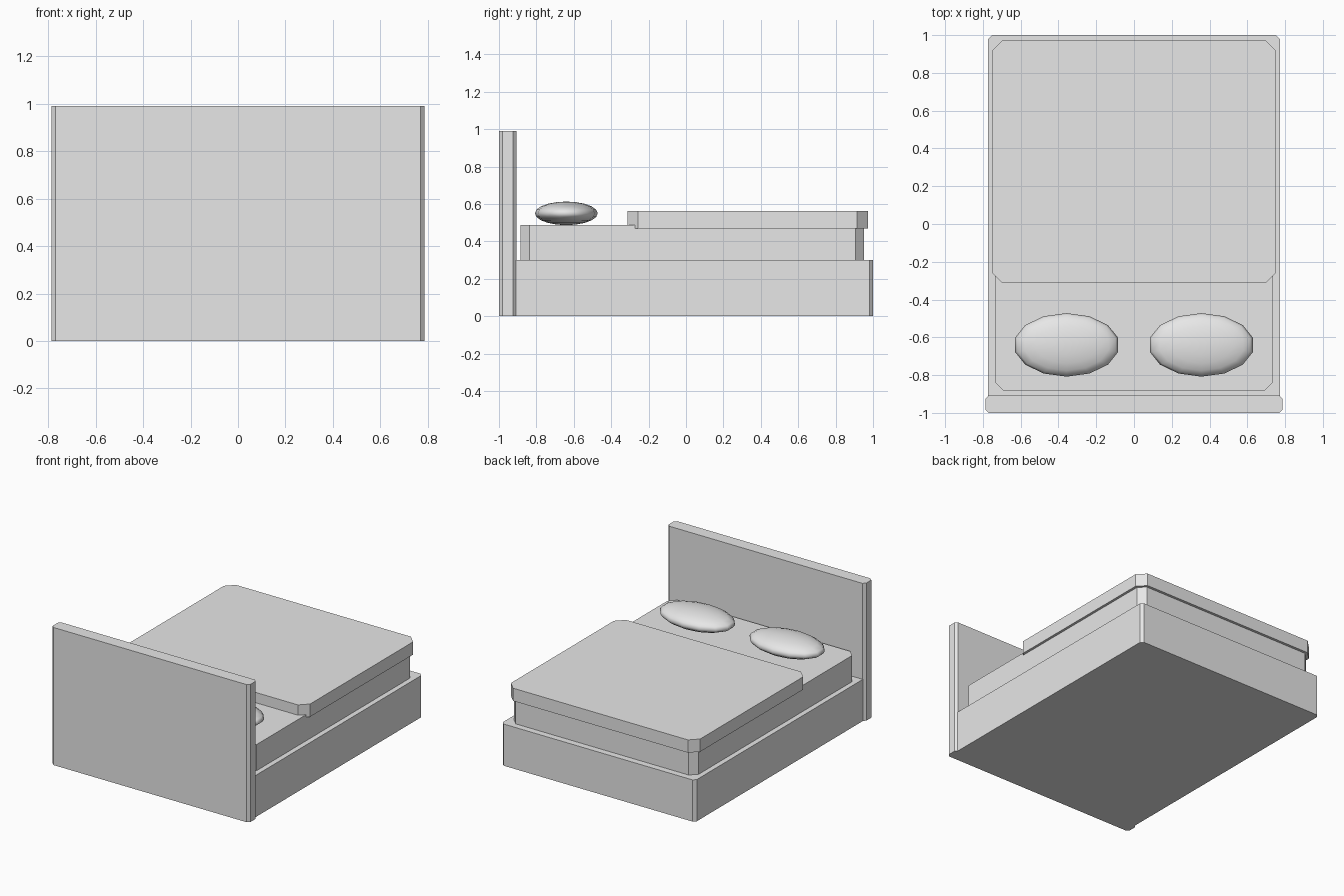
import bpy
import bmesh
from mathutils import Matrix

cube = bpy.data.objects.get("Cube")
if cube:
    bpy.data.objects.remove(cube, do_unlink=True)

grey = bpy.data.materials.new("plain_grey")
grey.use_nodes = True
colour = (0.8, 0.8, 0.8, 1)
grey.diffuse_color = colour
grey.node_tree.nodes["Principled BSDF"].inputs["Base Color"].default_value = colour


def add_object(name, bm):
    mesh = bpy.data.meshes.new(name)
    bm.to_mesh(mesh)
    bm.free()
    mesh.materials.append(grey)
    obj = bpy.data.objects.new(name, mesh)
    bpy.context.collection.objects.link(obj)
    return obj


def slab(name, half_width, y0, y1, z0, z1, chamfer):
    """Upright block with its four vertical corners cut off."""
    bm = bmesh.new()
    w, c = half_width, chamfer
    outline = [(-w + c, y0), (w - c, y0), (w, y0 + c), (w, y1 - c),
               (w - c, y1), (-w + c, y1), (-w, y1 - c), (-w, y0 + c)]
    base = bm.faces.new([bm.verts.new((x, y, z0)) for x, y in outline])
    top = bmesh.ops.extrude_face_region(bm, geom=[base])["geom"]
    bmesh.ops.translate(bm, vec=(0, 0, z1 - z0),
                        verts=[v for v in top if isinstance(v, bmesh.types.BMVert)])
    bmesh.ops.recalc_face_normals(bm, faces=bm.faces)
    return add_object(name, bm)


def pillow(name, x):
    """Flattened smooth ellipsoid."""
    bm = bmesh.new()
    bmesh.ops.create_uvsphere(bm, u_segments=14, v_segments=10, radius=1)
    bm.transform(Matrix.Translation((x, -0.64, 0.55)) @ Matrix.Diagonal((0.28, 0.168, 0.063, 1)))
    for face in bm.faces:
        face.smooth = True
    return add_object(name, bm)


# Frame and headboard
slab("headboard", 0.787, -1.0, -0.907, 0, 0.99, 0.018)
slab("bed_base", 0.772, -0.94, 1.0, 0, 0.30, 0.02)

# Bedding
slab("mattress", 0.735, -0.885, 0.953, 0.29, 0.488, 0.047)
slab("duvet", 0.753, -0.313, 0.972, 0.47, 0.562, 0.057)

# Pillows
for side, sign in (("left", 1), ("right", -1)):
    pillow(side + "_pillow", sign * 0.357)
